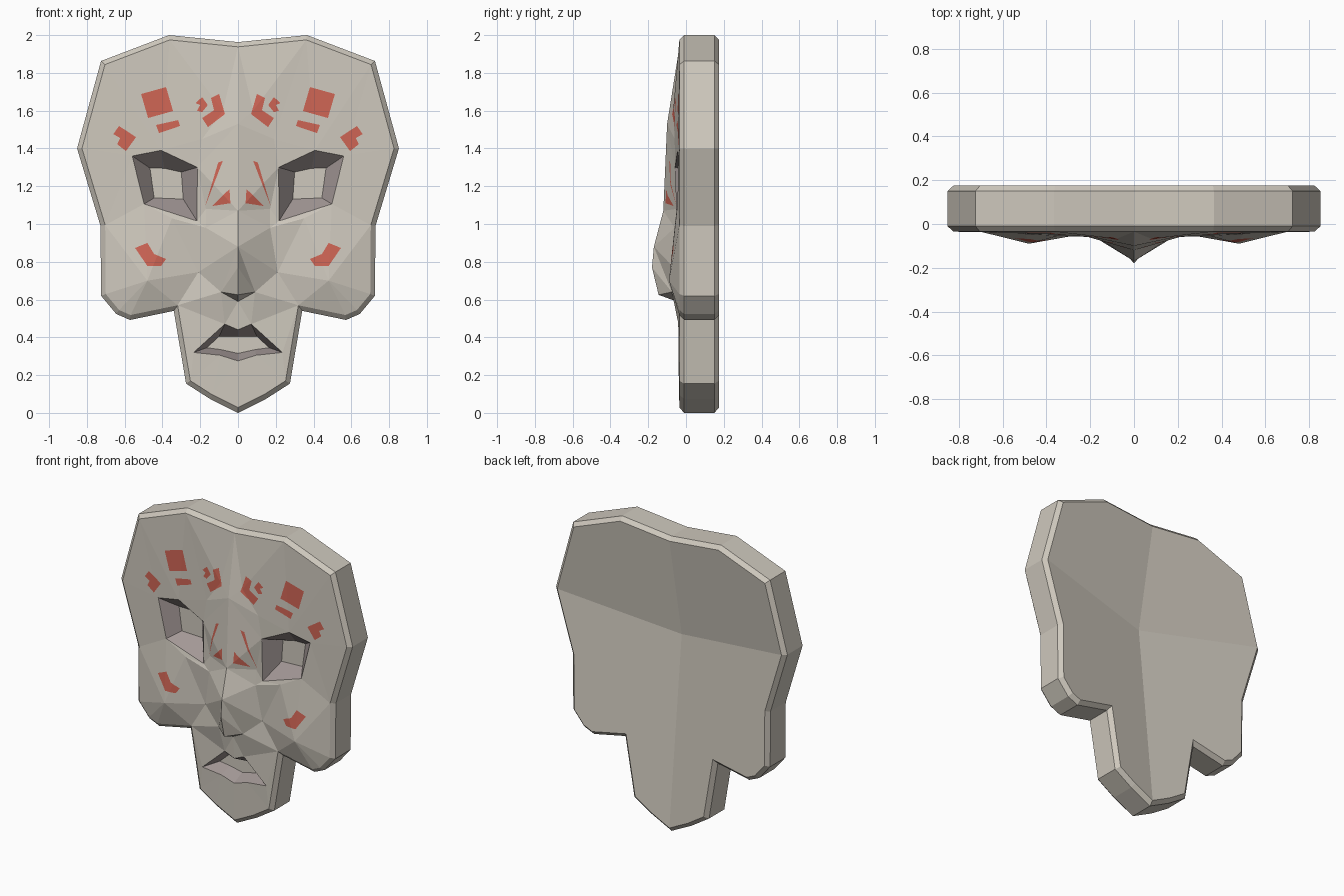
import bpy, bmesh
from mathutils import Vector
from mathutils.bvhtree import BVHTree
from mathutils.geometry import delaunay_2d_cdt

if "Cube" in bpy.data.objects:
    bpy.data.objects.remove(bpy.data.objects["Cube"])

FRONT, BACK, BEVEL = -0.035, 0.175, 0.025

# half profiles (x, z) from the top centre down to the chin
outline = [(0, 1.963), (.365, 2.0), (.725, 1.863), (.852, 1.4), (.728, .99), (.725, .62),
           (.645, .524), (.572, .492), (.34, .54), (.275, .155), (.148, .074), (0, 0)]
eye_out = [(.215, 1.30), (.407, 1.39), (.56, 1.36), (.497, 1.106), (.217, 1.016)]
eye_in = [(.30, 1.275), (.39, 1.295), (.466, 1.296), (.444, 1.138), (.29, 1.132)]
eye_y = [-.058, -.045, -.04, -.045, -.05]
mouth_out = [(0, .44), (.07, .47), (.235, .32), (.095, .305), (0, .275)]
mouth_in = [(0, .405), (.10, .405), (.165, .345), (.09, .335), (0, .315)]

# relief points (x, y, z)
relief = dict(apex=(0, -.10, 1.53), bridge=(0, -.12, 1.07), nose=(0, -.17, .88),
              nose_low=(0, -.18, .77), tip=(0, -.145, .625), base=(0, -.05, .59),
              brow=(.19, -.06, 1.45), valley=(.08, -.068, 1.6), side=(.17, -.05, 1.08),
              nose_side=(.17, -.06, .98), nostril=(.09, -.075, .64), flare=(.21, -.042, .745),
              cheek=(.48, -.09, .70), cheek_top=(.35, -.055, 1.03))

# creases between relief points; o = outline, e = eye, m = mouth
creases = """o0 apex bridge nose nose_low tip base m0|m4 o11|o1 brow e0 apex valley o1|
bridge side e4 cheek_top cheek flare nostril tip|bridge nose_side nose nostril base|
nose_side flare|nose_side cheek_top|o4 cheek o5|o7 cheek o8"""

# painted marks (x, z)
marks = [
    [(.513, 1.688), (.381, 1.725), (.344, 1.598), (.476, 1.561)],
    [(.434, 1.524), (.317, 1.55), (.307, 1.519), (.418, 1.481)],
    [(.63, 1.519), (.54, 1.46), (.593, 1.386), (.64, 1.423), (.624, 1.455), (.66, 1.476)],
    [(.10, 1.688), (.143, 1.667), (.127, 1.603), (.19, 1.561), (.159, 1.513), (.069, 1.582)],
    [(.19, 1.672), (.225, 1.64), (.2, 1.63), (.217, 1.60), (.19, 1.592), (.16, 1.63)],
    [(.545, .873), (.48, .90), (.444, .841), (.381, .815), (.407, .778), (.48, .778)],
    [(.08, 1.335), (.105, 1.325), (.175, 1.09)],
    [(.045, 1.185), (.137, 1.095), (.04, 1.11)]]


def inset(pts, d):
    """Mitred inset of a half profile mirrored about x = 0."""
    full = [(-pts[1][0], pts[1][1])] + pts + [(-pts[-2][0], pts[-2][1])]
    res = []
    for a, b, c in zip(full, full[1:], full[2:]):
        a, b, c = Vector(a), Vector(b), Vector(c)
        t1, t2 = (b - a).normalized(), (c - b).normalized()
        n1, n2 = Vector((t1.y, -t1.x)), Vector((t2.y, -t2.x))
        res.append(tuple(b + (n1 + n2) * (d / (1 + n1.dot(n2)))))
    return res


def inside(p, poly):
    hit = False
    for (x1, z1), (x2, z2) in zip(poly, poly[1:] + poly[:1]):
        if (z1 > p[1]) != (z2 > p[1]) and p[0] < x1 + (p[1] - z1) / (z2 - z1) * (x2 - x1):
            hit = not hit
    return hit


def lift(pts, y):
    return [Vector((x, y, z)) for x, z in pts]


inner = inset(outline, BEVEL)

# named face points and their constraint edges
named = {f"o{i}": v for i, v in enumerate(lift(inner, FRONT))}
named.update({f"e{i}": Vector((p[0], eye_y[i], p[1])) for i, p in enumerate(eye_out)})
named.update({f"m{i}": v for i, v in enumerate(lift(mouth_out, -.04))})
named.update({k: Vector(v) for k, v in relief.items()})
idx = {k: i for i, k in enumerate(named)}
base = list(named.values())
edges = [(idx[f"o{i}"], idx[f"o{i+1}"]) for i in range(11)]
edges += [(idx[f"e{i}"], idx[f"e{(i+1) % 5}"]) for i in range(5)]
edges += [(idx[f"m{i}"], idx[f"m{i+1}"]) for i in range(4)]
for chain in creases.replace("\n", "").split("|"):
    names = chain.split()
    edges += [(idx[a], idx[b]) for a, b in zip(names, names[1:])]


def triangulate(flat, edge_list):
    vs, es, fs, ov, _, _ = delaunay_2d_cdt([Vector(p) for p in flat], edge_list, [], 0, 1e-5)
    keep = []
    for f in fs:
        c = sum((vs[i] for i in f), Vector((0, 0))) / len(f)
        if inside(c, inner) and not inside(c, eye_out) and not inside(c, mouth_out):
            keep.append((list(f), c))
    return vs, es, keep, ov


# first pass: plain relief; second pass: cut the painted marks into it
flat = [(v.x, v.z) for v in base]
vs, es, tris, ov = triangulate(flat, edges)
heights = [Vector((v.x, base[o[0]].y if o else FRONT, v.y)) for v, o in zip(vs, ov)]
surface = BVHTree.FromPolygons(heights, [f for f, _ in tris])
flat2, edges2 = [tuple(v) for v in vs], [tuple(e) for e in es]
for m in marks:
    k, n = len(flat2), len(m)
    flat2 += m
    edges2 += [(k + i, k + (i + 1) % n) for i in range(n)]
vs2, _, tris2, ov2 = triangulate(flat2, edges2)

bm = bmesh.new()


def face(points, mat=0):
    f = bm.faces.new([bm.verts.new(p) for p in points])
    f.material_index = mat


def height(i):
    known = [o for o in ov2[i] if o < len(heights)]
    x, z = vs2[i]
    if known:
        return heights[known[0]]
    hit = surface.ray_cast(Vector((x, -1, z)), Vector((0, 1, 0)))[0]
    return hit or surface.find_nearest(Vector((x, -.05, z)))[0]


# sculpted front
for f, c in tris2:
    face([height(i) for i in f], 2 if any(inside(c, m) for m in marks) else 0)

# bevelled rim
rings = [lift(inner, FRONT), lift(outline, FRONT + BEVEL),
         lift(outline, BACK - BEVEL), lift(inner, BACK)]
for a, b in zip(rings, rings[1:]):
    for i in range(11):
        face([a[i], a[i + 1], b[i + 1], b[i]])

# dished back
hollow = Vector((0, .045, 1.27))
face(rings[3][:4] + [hollow])
face(rings[3][3:] + [hollow])

# eye and mouth recesses
for key, pts, closed in (("e", eye_in, 1), ("m", mouth_in, 0)):
    rim, floor = [named[f"{key}{i}"] for i in range(5)], lift(pts, .045)
    for i in range(5 if closed else 4):
        j = (i + 1) % 5
        face([rim[i], rim[j], floor[j], floor[i]], 1)
    face(floor)

# mirror and weld
dup = bmesh.ops.duplicate(bm, geom=bm.verts[:] + bm.edges[:] + bm.faces[:])["geom"]
for v in dup:
    if isinstance(v, bmesh.types.BMVert):
        v.co.x = -v.co.x
bmesh.ops.remove_doubles(bm, verts=bm.verts[:], dist=1e-4)
bmesh.ops.recalc_face_normals(bm, faces=bm.faces[:])

mesh = bpy.data.meshes.new("mask")
bm.to_mesh(mesh)
bm.free()
for name, col in (("stone", (.62, .58, .51, 1)), ("recess", (.36, .31, .30, 1)),
                  ("red_paint", (.62, .13, .09, 1))):
    mat = bpy.data.materials.new(name)
    mat.diffuse_color = col
    mat.use_nodes = True
    mat.node_tree.nodes["Principled BSDF"].inputs["Base Color"].default_value = mat.diffuse_color
    mesh.materials.append(mat)
bpy.context.collection.objects.link(bpy.data.objects.new("mask", mesh))
